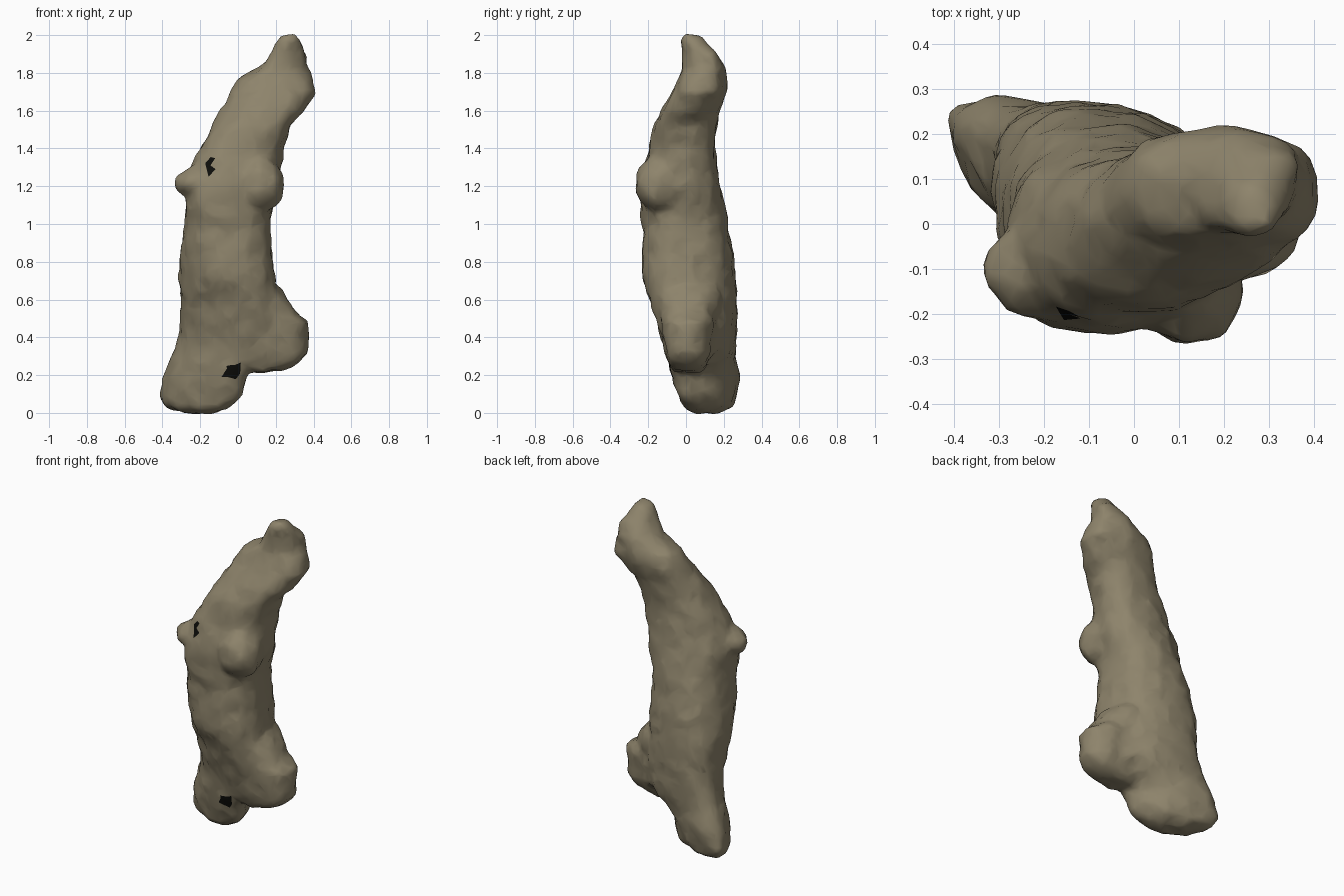
import bpy
import bmesh
import math
from mathutils import Matrix, noise

cube = bpy.data.objects.get("Cube")
if cube:
    bpy.data.objects.remove(cube, do_unlink=True)

SIDES = 24


def squared(value, power=.85):
    return math.copysign(abs(value) ** power, value)


def loft(bm, rings):
    """Skin rounded rings given as (z, x_min, x_max, y_min, y_max, skew)."""
    loops = []
    for z, x0, x1, y0, y1, skew in rings:
        loop = []
        for i in range(SIDES):
            a = math.tau * i / SIDES
            loop.append(bm.verts.new((
                (x0 + x1) / 2 + squared(math.cos(a)) * (x1 - x0) / 2,
                (y0 + y1) / 2 + squared(math.sin(a - skew)) * (y1 - y0) / 2, z)))
        loops.append(loop)
    for low, high in zip(loops, loops[1:]):
        for i in range(SIDES):
            j = (i + 1) % SIDES
            bm.faces.new((low[i], low[j], high[j], high[i]))
    bm.faces.new(loops[0][::-1])
    bm.faces.new(loops[-1])


def knob(bm, centre, size):
    """Rounded lump that merges with the trunk."""
    matrix = Matrix.Translation(centre) @ Matrix.Diagonal((*size, 1))
    bmesh.ops.create_icosphere(bm, subdivisions=3, radius=1, matrix=matrix)


def material(name, colour):
    mat = bpy.data.materials.new(name)
    mat.use_nodes = True
    mat.diffuse_color = colour
    mat.node_tree.nodes["Principled BSDF"].inputs["Base Color"].default_value = colour
    return mat


bm = bmesh.new()

# Leaning trunk, from the flattened foot to the bent tip
loft(bm, [
    (0, -.27, -.12, .05, .16, .3),
    (.03, -.39, -.05, -.01, .25, .6),
    (.09, -.42, .03, -.04, .27, .65),
    (.19, -.4, .04, -.07, .28, .6),
    (.25, -.37, .1, -.09, .27, .55),
    (.33, -.34, .24, -.11, .27, .5),
    (.43, -.31, .24, -.14, .27, .4),
    (.56, -.3, .22, -.18, .27, .33),
    (.7, -.31, .2, -.22, .27, .25),
    (.85, -.3, .18, -.23, .25, .1),
    (1, -.28, .17, -.23, .22, 0),
    (1.1, -.28, .18, -.24, .2, -.1),
    (1.2, -.28, .22, -.24, .18, -.1),
    (1.3, -.25, .23, -.22, .16, -.1),
    (1.42, -.19, .24, -.19, .16, -.1),
    (1.52, -.13, .28, -.17, .16, -.05),
    (1.62, -.08, .36, -.12, .18, 0),
    (1.7, -.04, .41, -.07, .21, .05),
    (1.77, 0, .4, -.04, .21, 0),
    (1.83, .12, .37, -.02, .2, -.2),
    (1.91, .18, .36, -.02, .16, -.4),
    (2, .22, .31, -.02, .06, 0),
])

# Broken stub low on one side
loft(bm, [
    (.22, .03, .24, -.07, .08, .1),
    (.27, -.05, .33, -.1, .12, .1),
    (.32, -.1, .37, -.11, .14, .1),
    (.48, -.1, .38, -.13, .16, .1),
    (.52, -.1, .31, -.14, .17, .1),
    (.59, -.1, .28, -.15, .19, .1),
    (.68, -.05, .2, -.14, .18, .1),
])

# Broad shoulder with a low knob at each end
knob(bm, (-.2, -.1, 1.22), (.135, .11, .08))
knob(bm, (.12, -.14, 1.21), (.12, .13, .15))

# Lump down the front
knob(bm, (-.04, -.16, .77), (.15, .075, .14))

bmesh.ops.recalc_face_normals(bm, faces=bm.faces)
mesh = bpy.data.meshes.new("gnarled_trunk")
bm.to_mesh(mesh)
bm.free()
trunk = bpy.data.objects.new("gnarled_trunk", mesh)
bpy.context.collection.objects.link(trunk)
bpy.context.view_layer.objects.active = trunk
trunk.select_set(True)

# Fuse the parts into one skin
remesh = trunk.modifiers.new("fuse", 'REMESH')
remesh.mode = 'VOXEL'
remesh.voxel_size = .02
bpy.ops.object.modifier_apply(modifier=remesh.name)

# Soften the joins
smooth = trunk.modifiers.new("soften", 'SMOOTH')
smooth.factor = .5
smooth.iterations = 4
bpy.ops.object.modifier_apply(modifier=smooth.name)

# Lumpy surface
mesh = trunk.data
normals = [v.normal.copy() for v in mesh.vertices]
for v, n in zip(mesh.vertices, normals):
    v.co += n * (.002 + .008 * noise.noise(v.co * 8) + .01 * noise.noise(v.co * 16))

# Coarse, uneven facets
decimate = trunk.modifiers.new("facets", 'DECIMATE')
decimate.ratio = .25
bpy.ops.object.modifier_apply(modifier=decimate.name)

# Drab skin with two small black pits on the front
mesh = trunk.data
mesh.materials.clear()
mesh.materials.append(material("drab_khaki", (.27, .23, .148, 1)))
mesh.materials.append(material("pit_black", (.004, .004, .003, 1)))
PITS = [(-.15, 1.31, .025, .045), (-.03, .22, .045, .025)]
for face in mesh.polygons:
    x, y, z = face.center
    in_pit = any(((x - px) / w) ** 2 + ((z - pz) / h) ** 2 < 1 for px, pz, w, h in PITS)
    face.material_index = int(in_pit and face.normal.y < -.2)
bpy.ops.object.shade_smooth_by_angle(angle=math.radians(50))
